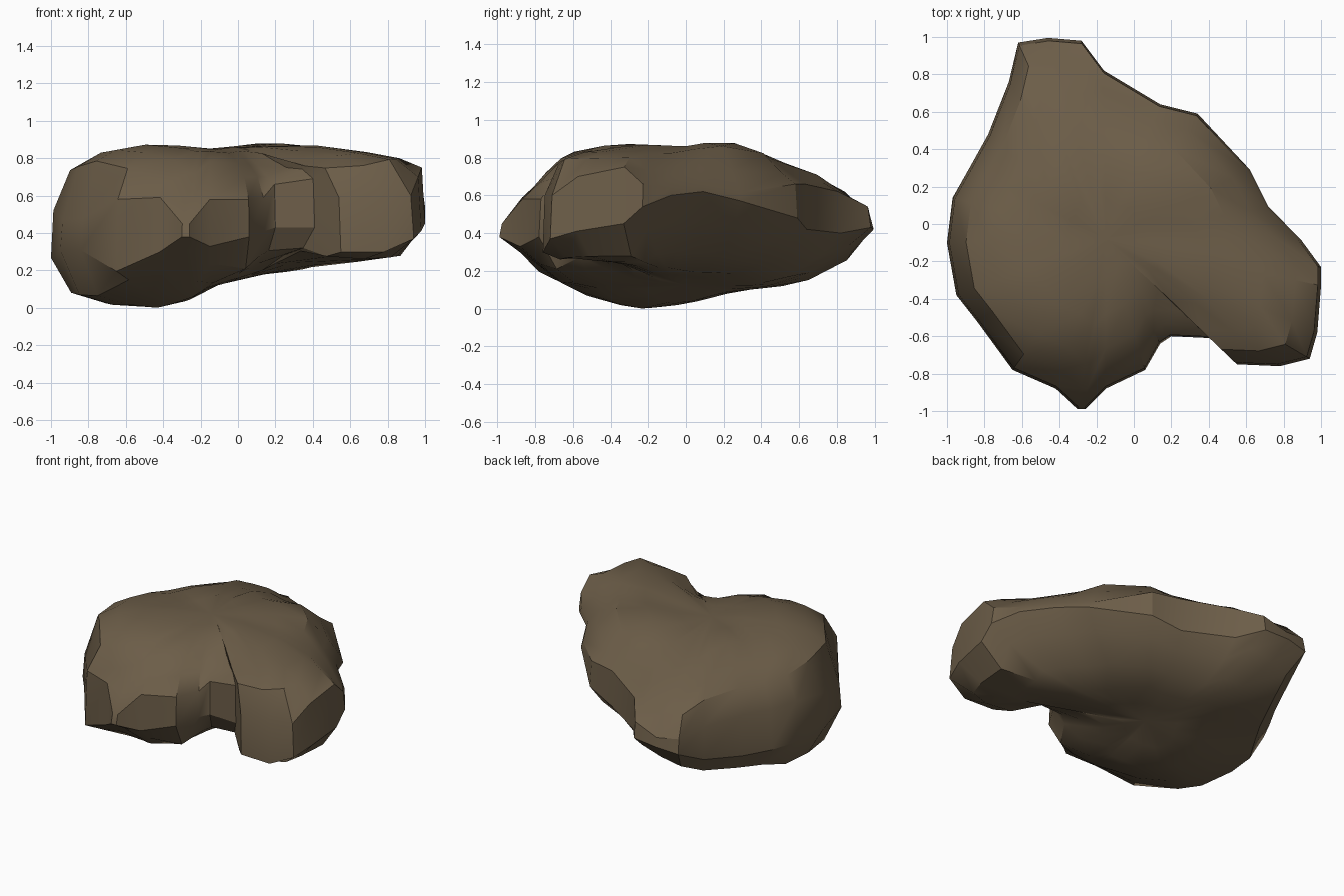
import bpy, bmesh, math

if "Cube" in bpy.data.objects:
    bpy.data.objects.remove(bpy.data.objects["Cube"])

# Widest outline of the boulder: x, y, lower and upper height of its side wall
RIM = [
    (-.30, -.99, .38, .45), (-.26, -.99, .38, .45), (-.15, -.88, .33, .58),
    (.06, -.78, .38, .58), (.14, -.64, .41, .59), (.20, -.60, .43, .66),
    (.41, -.61, .43, .69), (.55, -.75, .30, .59), (.78, -.76, .30, .60),
    (.94, -.72, .37, .60), (.98, -.58, .41, .70), (1.0, -.33, .45, .75),
    (1.0, -.23, .54, .66), (.89, -.08, .60, .64), (.72, .09, .62, .66),
    (.62, .29, .57, .61), (.34, .59, .48, .66), (.14, .64, .42, .66),
    (-.16, .82, .40, .62), (-.28, .98, .43, .54), (-.46, .995, .42, .48),
    (-.62, .97, .40, .50), (-.67, .76, .30, .52), (-.78, .48, .25, .53),
    (-.88, .30, .25, .53), (-.97, .14, .27, .55), (-1.0, -.10, .27, .52),
    (-.95, -.38, .31, .47), (-.84, -.52, .31, .48), (-.65, -.78, .20, .58),
    (-.42, -.88, .30, .59),
]
# Upper and lower silhouettes seen from the front (x, z) and the side (y, z)
TOP_X = [(-1, .70), (-.93, .77), (-.76, .83), (-.45, .885), (-.12, .85),
         (0, .87), (.17, .90), (.36, .90), (.56, .84), (.8, .83), (1, .76)]
TOP_Y = [(-1, .45), (-.88, .58), (-.64, .83), (-.33, .885), (0, .86),
         (.2, .90), (.4, .84), (.5, .77), (.62, .75), (.8, .68), (.95, .57), (1, .47)]
LOW_X = [(-1, .28), (-.92, .08), (-.76, .03), (-.45, 0), (-.27, .04),
         (-.16, .11), (.1, .18), (.3, .19), (.47, .24), (.8, .25), (.92, .28), (1, .45)]
LOW_Y = [(-1, .45), (-.97, .38), (-.65, .12), (-.43, .04), (-.26, 0),
         (0, .03), (.28, .10), (.6, .13), (.88, .26), (1, .45)]
TOP_C, LOW_C = (-.15, -.08), (-.1, 0)


def sample(profile, t):
    for (a, za), (b, zb) in zip(profile, profile[1:]):
        if t <= b:
            return za + (zb - za) * max(0, t - a) / (b - a)
    return profile[-1][1]


def bump(x, y, cx, cy, r):
    return math.exp(-((x - cx) ** 2 + (y - cy) ** 2) / r ** 2)


def top_z(x, y):
    a, b = sample(TOP_X, x), sample(TOP_Y, y)
    dents = .15 * bump(x, y, .2, -.56, .22) + .15 * bump(x, y, -.85, .4, .32)
    return min(a, b) - .1 * (.90 - max(a, b)) - dents


def low_z(x, y):
    a, b = sample(LOW_X, x), sample(LOW_Y, y)
    return max(a, b) + .1 * min(a, b) + .13 * bump(x, y, .25, -.52, .2)


def ring(scale, centre, height, weight=1, column=3, slope=0):
    """Outline shrunk to a centre; height blends from the rim to the surface.
    The back right side blends later, by the amount slope."""
    pts = []
    for p in RIM:
        x = centre[0] + (p[0] - centre[0]) * scale
        y = centre[1] + (p[1] - centre[1]) * scale
        side = min(1, max(0, (p[0] + .8 * p[1] - .2) / .4)) if p[1] > -.3 else 0
        w = weight - slope * side
        pts.append((x, y, p[column] + (height(x, y) - p[column]) * w))
    return pts


rings = [ring(s, LOW_C, low_z) for s in (.22, .45)]
rings.append(ring(.67, LOW_C, low_z, 1, 2, .15))
rings.append(ring(.88, LOW_C, low_z, .93, 2, .5))
rings.append([(x, y, lo) for x, y, lo, hi in RIM])
rings.append(ring(.985, TOP_C, top_z, 0))
rings += [ring(s, TOP_C, top_z, w, 3, k)
          for s, w, k in ((.88, .88, .35), (.73, 1, .05), (.5, 1, 0), (.25, 1, 0))]

# Loft the rings and close both ends with fans
bm = bmesh.new()
loops = [[bm.verts.new(p) for p in r] for r in rings]
n = len(RIM)
for a, b in zip(loops, loops[1:]):
    for i in range(n):
        j = (i + 1) % n
        bm.faces.new((a[i], a[j], b[j], b[i]))
low_tip = bm.verts.new((*LOW_C, low_z(*LOW_C)))
top_tip = bm.verts.new((*TOP_C, top_z(*TOP_C)))
for i in range(n):
    j = (i + 1) % n
    bm.faces.new((loops[0][j], loops[0][i], low_tip))
    bm.faces.new((loops[-1][i], loops[-1][j], top_tip))
# Relax the inner rings so the broad faces flow
inner = [v for k in (0, 1, 2, 7, 8, 9) for v in loops[k]] + [top_tip]
bmesh.ops.smooth_vert(bm, verts=inner, factor=.2,
                      use_axis_x=False, use_axis_y=False, use_axis_z=True)
floor = min(v.co.z for v in bm.verts)
for v in bm.verts:
    v.co.z -= floor * max(0, 1 - v.co.z / .4)
bmesh.ops.recalc_face_normals(bm, faces=bm.faces)
mesh = bpy.data.meshes.new("boulder")
bm.to_mesh(mesh)
bm.free()
boulder = bpy.data.objects.new("boulder", mesh)
bpy.context.collection.objects.link(boulder)

# Brown stone
mat = bpy.data.materials.new("brown_stone")
mat.diffuse_color = (.15, .11, .065, 1)
mat.use_nodes = True
mat.node_tree.nodes["Principled BSDF"].inputs["Base Color"].default_value = mat.diffuse_color
mesh.materials.append(mat)
bpy.context.view_layer.objects.active = boulder
boulder.select_set(True)
bpy.ops.object.shade_smooth_by_angle(angle=math.radians(32))
